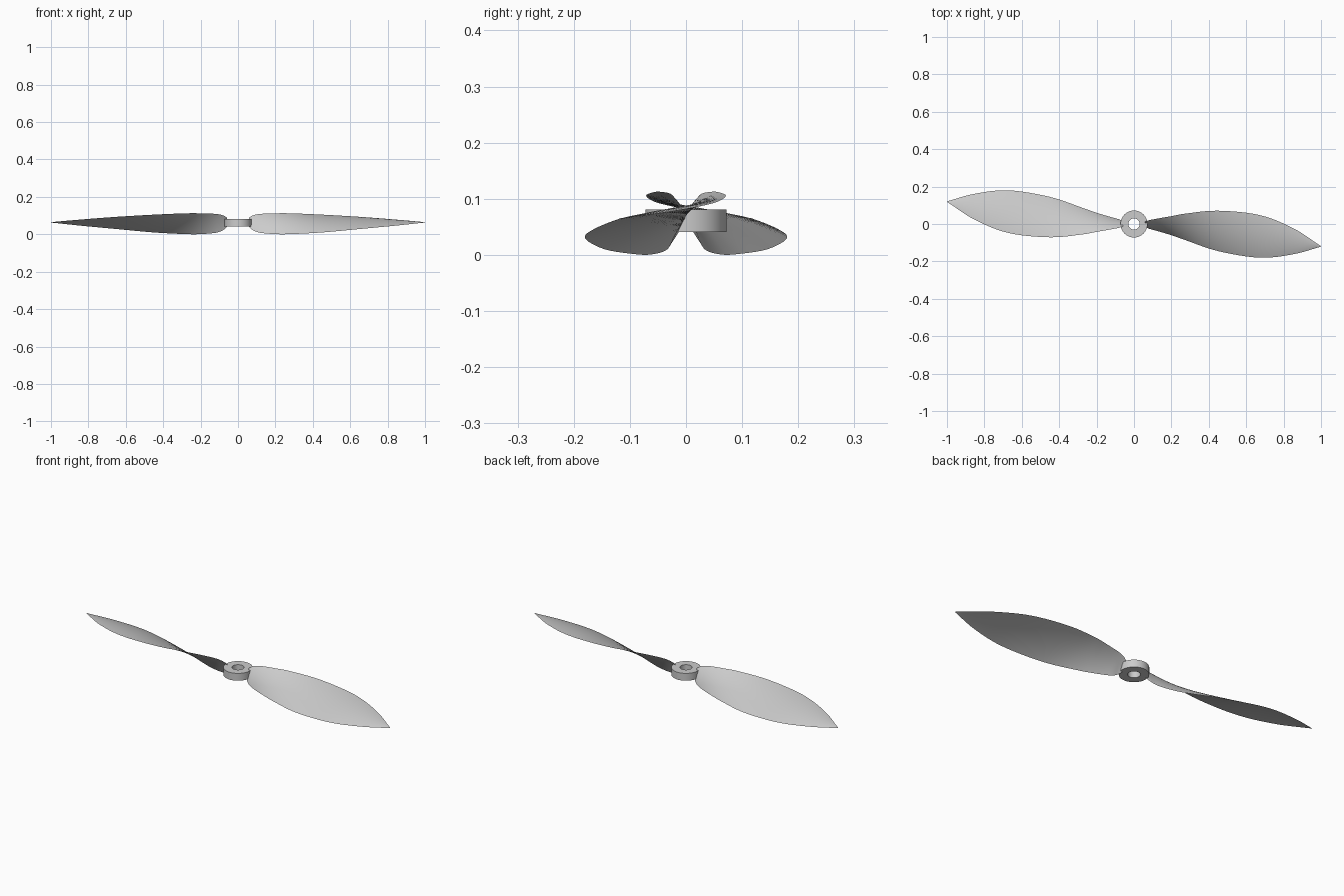
import bpy, bmesh, math
from mathutils import Vector

cube = bpy.data.objects.get("Cube")
if cube:
    bpy.data.objects.remove(cube, do_unlink=True)

grey = bpy.data.materials.new("light grey")
grey.use_nodes = True
grey.diffuse_color = (0.6, 0.6, 0.6, 1)
grey.node_tree.nodes["Principled BSDF"].inputs["Base Color"].default_value = (0.6, 0.6, 0.6, 1)

# Blade stations: x, low edge (y, z), high edge (y, z)
STATIONS = [
    (0.058, -0.012, 0.042, 0.012, 0.088),
    (0.08, -0.025, 0.022, 0.020, 0.101),
    (0.12, -0.036, 0.008, 0.028, 0.109),
    (0.20, -0.060, 0.001, 0.042, 0.112),
    (0.28, -0.088, 0.001, 0.056, 0.112),
    (0.45, -0.145, 0.010, 0.071, 0.105),
    (0.67, -0.180, 0.030, 0.048, 0.092),
    (0.85, -0.162, 0.047, -0.022, 0.078),
    (1.00, -0.121, 0.063, -0.119, 0.065),
]
STEPS, CHORD = 6, 14


def smooth_path(points, steps):
    """Catmull-Rom interpolation through the stations."""
    p = [Vector(q) for q in points]
    p = [2 * p[0] - p[1]] + p + [2 * p[-1] - p[-2]]
    out = []
    for i in range(1, len(p) - 2):
        a, b, c, d = p[i - 1:i + 3]
        for k in range(steps):
            t = k / steps
            out.append(0.5 * (2 * b + (c - a) * t + (2 * a - 5 * b + 4 * c - d) * t * t
                              + (3 * b - a - 3 * c + d) * t ** 3))
    return out + [p[-2]]


def finish(bm, name):
    bmesh.ops.recalc_face_normals(bm, faces=bm.faces)
    mesh = bpy.data.meshes.new(name)
    bm.to_mesh(mesh)
    bm.free()
    mesh.materials.append(grey)
    obj = bpy.data.objects.new(name, mesh)
    bpy.context.collection.objects.link(obj)
    bpy.ops.object.select_all(action='DESELECT')
    obj.select_set(True)
    bpy.context.view_layer.objects.active = obj
    bpy.ops.object.shade_smooth_by_angle(angle=math.radians(40))
    return obj


def build_blade(name, sign):
    bm = bmesh.new()
    rings = []
    for x, y0, z0, y1, z1 in smooth_path(STATIONS, STEPS):
        low, high = Vector((x, y0, z0)), Vector((x, y1, z1))
        chord = high - low
        normal = Vector((0, -chord.z, chord.y)).normalized()
        length = chord.length
        top, bottom = [], []
        for k in range(CHORD + 1):
            t = 0.5 - 0.5 * math.cos(math.pi * k / CHORD)
            bulge = 4 * t * (1 - t) * length
            top.append(low + chord * t + normal * bulge * 0.055)
            bottom.append(low + chord * t + normal * bulge * 0.02)
        loop = top + bottom[-2:0:-1]
        rings.append([bm.verts.new((sign * v.x, sign * v.y, v.z)) for v in loop])
    n = len(rings[0])
    for a, b in zip(rings, rings[1:]):
        for i in range(n):
            j = (i + 1) % n
            bm.faces.new((a[i], a[j], b[j], b[i]))
    bm.faces.new(rings[0])
    bm.faces.new(rings[-1])
    return finish(bm, name)


# Two twisted blades, half a turn apart
build_blade("left_blade", 1)
build_blade("right_blade", -1)

# Hub ring with a shaft hole
bm = bmesh.new()
SEG = 64
profile = [(0.03, 0.041), (0.072, 0.041), (0.072, 0.081), (0.03, 0.081)]
rings = [[bm.verts.new((r * math.cos(a), r * math.sin(a), z)) for r, z in profile]
         for a in (2 * math.pi * i / SEG for i in range(SEG))]
for i in range(SEG):
    a, b = rings[i], rings[(i + 1) % SEG]
    for k in range(4):
        m = (k + 1) % 4
        bm.faces.new((a[k], a[m], b[m], b[k]))
finish(bm, "hub")
